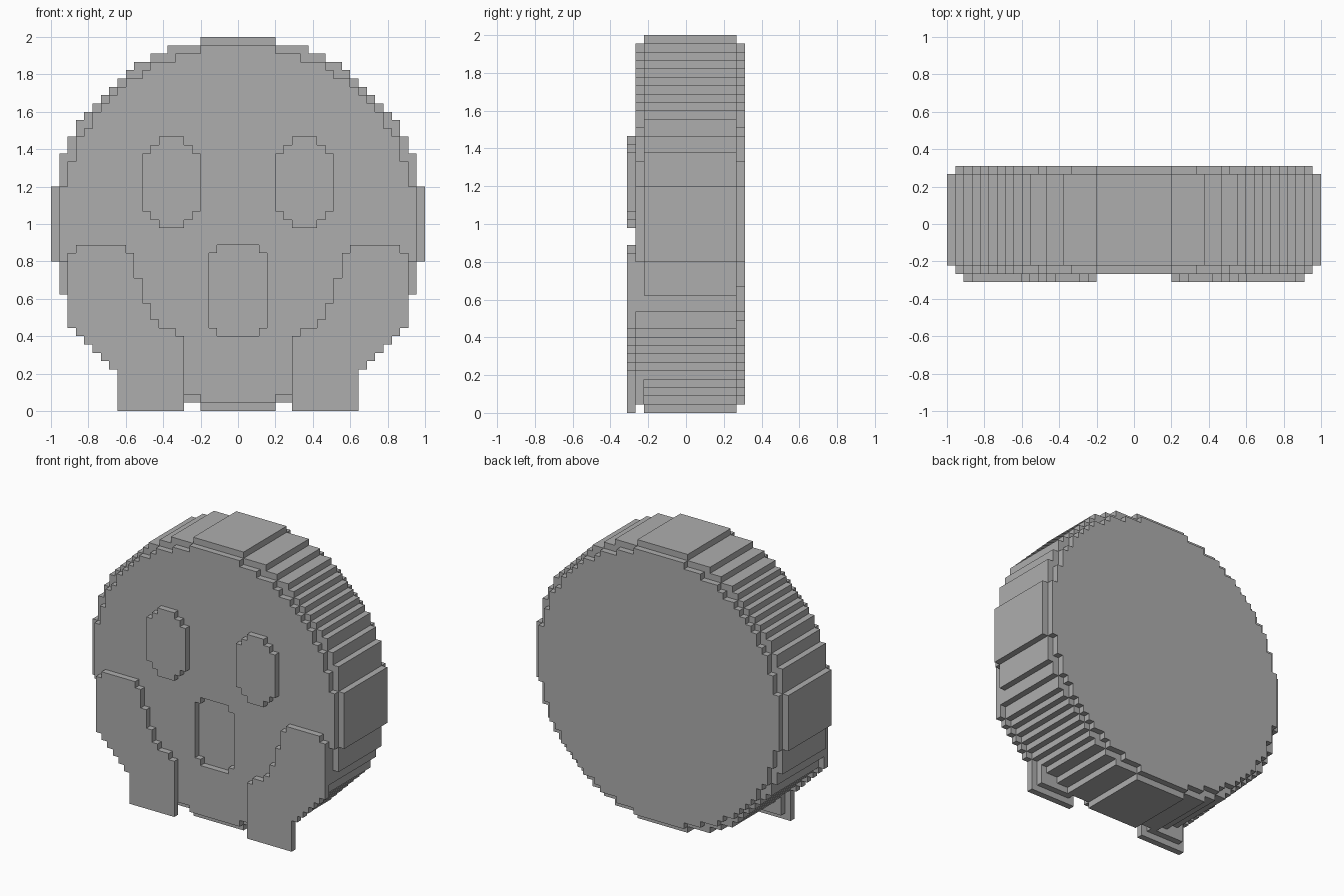
import bpy
import bmesh
from math import sqrt

if "Cube" in bpy.data.objects:
    bpy.data.objects.remove(bpy.data.objects["Cube"], do_unlink=True)

U = 2 / 45          # size of one block
ROWS = 45

grey = bpy.data.materials.new("plain_grey")
grey.use_nodes = True
colour = (0.42, 0.42, 0.42, 1)
grey.diffuse_color = colour
grey.node_tree.nodes["Principled BSDF"].inputs["Base Color"].default_value = colour


def half_width(row, radius):
    """Half width, in blocks, of a stepped circle at a row."""
    j = row - ROWS // 2
    return int(sqrt(radius ** 2 - j ** 2)) + 0.5


def stair(start, widths):
    """Stepped edge climbing through the row widths."""
    pts = [(widths[0], start)]
    for k in range(1, len(widths)):
        if widths[k] != widths[k - 1]:
            pts += [(widths[k - 1], start + k), (widths[k], start + k)]
    return pts + [(widths[-1], start + len(widths))]


def slab(name, start, left, right, front, back, mirror=False):
    """Extrude a stepped outline between two depths given in blocks."""
    outline = stair(start, right) + stair(start, left)[::-1]
    bm = bmesh.new()
    face = bm.faces.new([bm.verts.new((x * U, front * U, z * U)) for x, z in outline])
    ext = bmesh.ops.extrude_face_region(bm, geom=[face])
    moved = [v for v in ext["geom"] if isinstance(v, bmesh.types.BMVert)]
    bmesh.ops.translate(bm, verts=moved, vec=(0, (back - front) * U, 0))
    bmesh.ops.recalc_face_normals(bm, faces=bm.faces)
    mesh = bpy.data.meshes.new(name)
    bm.to_mesh(mesh)
    bm.free()
    mesh.materials.append(grey)
    obj = bpy.data.objects.new(name, mesh)
    bpy.context.collection.objects.link(obj)
    if mirror:
        obj.modifiers.new("Mirror", "MIRROR").use_mirror_merge = False
    return obj


def disc(name, radius, margin, front, back):
    widths = [half_width(r, radius) for r in range(margin, ROWS - margin)]
    return slab(name, margin, [-w for w in widths], widths, front, back)


# Round head: thick core with a smaller layer on either side
disc("head_core", 22.5, 0, -5, 6)
face_layer = disc("face_layer", 21.5, 1, -6, -5)
disc("back_layer", 21.5, 1, 6, 7)

# Open mouth, cut through the face layer only
mouth = [2.5] + [3.5] * 9 + [2.5]
cutter = slab("mouth_cutter", 9, [-w for w in mouth], mouth, -6.5, -4.5)
cutter.hide_render = True
cutter.hide_set(True)
cutter.display_type = "WIRE"
cut = face_layer.modifiers.new("Mouth", "BOOLEAN")
cut.operation = "DIFFERENCE"
cut.solver = "EXACT"
cut.object = cutter

# Raised eyes
eye = [1.5, 2.5] + [3.5] * 7 + [2.5, 1.5]
slab("eyes", 22, [8 - w for w in eye], [8 + w for w in eye], -7, -6, mirror=True)

# Hands pressed to the cheeks, one block wider than the core
inner = [6.5] * 9 + [7.5, 9.5] + [10.5] * 2 + [11.5] * 3 + [12.5] * 3 + [13.5]
outer = [min(max(half_width(r, 22.5) + 1, 14.5), 20.5) for r in range(19)] + [19.5]
slab("hands", 0, inner, outer, -7, -6, mirror=True)

# Smaller backing that joins the hands to the core
back_inner = [w + 1 for w in inner[1:15]]
back_outer = [min(max(half_width(r, 22.5), 13.5), 20.5) for r in range(1, 15)]
slab("hand_backing", 1, back_inner, back_outer, -6, -5, mirror=True)
